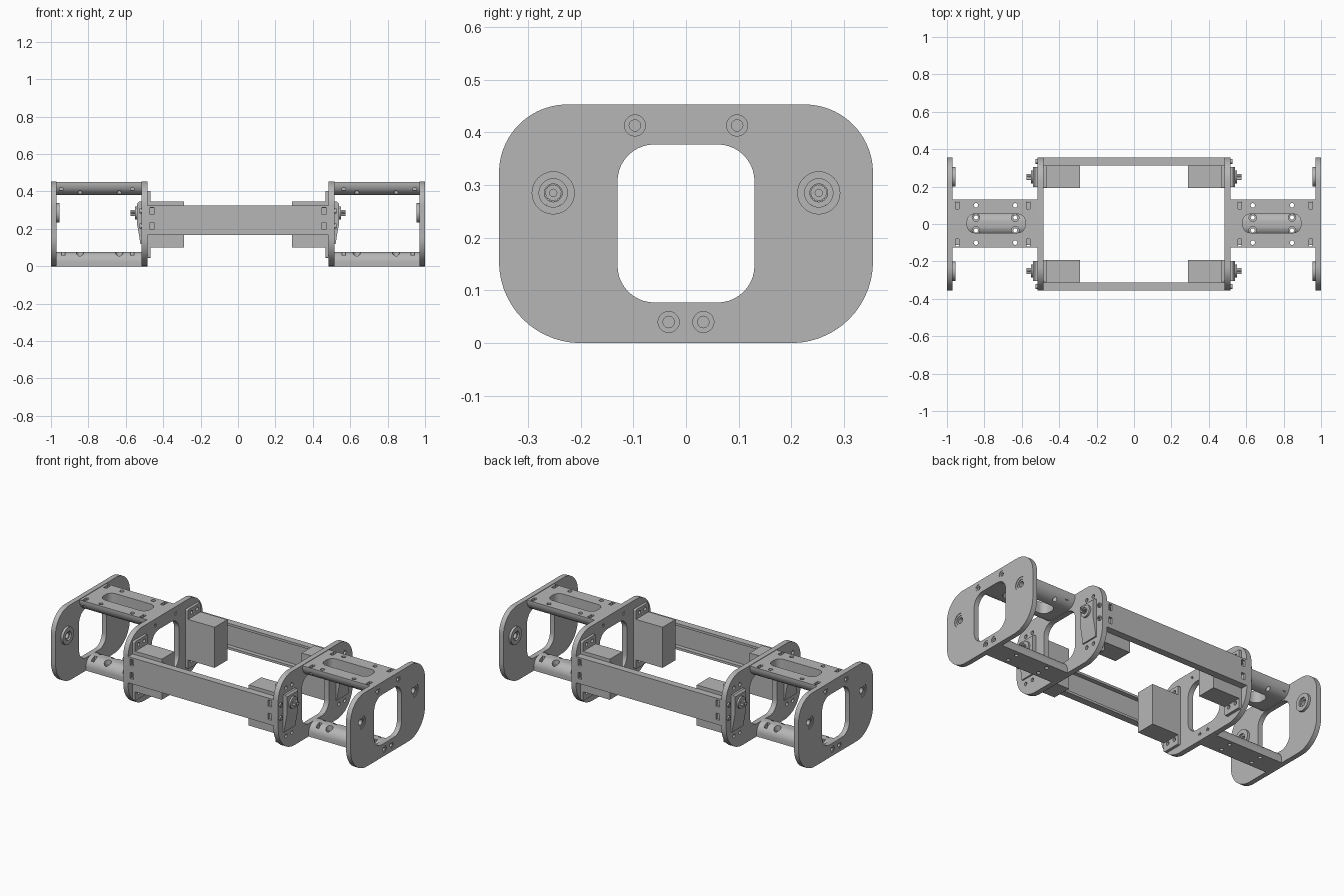
import bpy, bmesh
from math import sin, cos, pi
from mathutils import Matrix, Vector

cube = bpy.data.objects.get("Cube")
if cube:
    bpy.data.objects.remove(cube, do_unlink=True)

grey = bpy.data.materials.new("matte_grey")
grey.use_nodes = True
GREY = (0.47, 0.47, 0.47, 1)
grey.diffuse_color = GREY
grey.node_tree.nodes["Principled BSDF"].inputs["Base Color"].default_value = GREY

# Profile plane for each extrusion axis: X uses (y, z), Y uses (x, z), Z uses (x, y)
AXES = {"X": Matrix(((0, 0, 1), (1, 0, 0), (0, 1, 0))),
        "Y": Matrix(((1, 0, 0), (0, 0, -1), (0, 1, 0))),
        "Z": Matrix.Identity(3)}


def circle(a, b, r, n=24):
    return [(a + r * cos(2 * pi * i / n), b + r * sin(2 * pi * i / n)) for i in range(n)]


def rrect(a0, a1, b0, b1, low=0.0, high=None, n=10):
    """Rectangle whose lower and upper corners have their own radius."""
    high = low if high is None else high
    a0, a1 = sorted((a0, a1))
    points = []
    corners = [(a1, b0, -1, 1, low), (a1, b1, -1, -1, high),
               (a0, b1, 1, -1, high), (a0, b0, 1, 1, low)]
    for k, (a, b, sa, sb, r) in enumerate(corners):
        if r == 0:
            points.append((a, b))
            continue
        for i in range(n + 1):
            t = pi / 2 * (k - 1 + i / n)
            points.append((a + sa * r + r * cos(t), b + sb * r + r * sin(t)))
    return points


def extrude(name, loops, axis, start, end):
    """Fill the loops (inner loops are holes) and extrude from start to end."""
    curve = bpy.data.curves.new(name, "CURVE")
    curve.dimensions = "2D"
    curve.fill_mode = "BOTH"
    curve.extrude = abs(end - start) / 2
    for loop in loops:
        spline = curve.splines.new("POLY")
        spline.points.add(len(loop) - 1)
        for point, (a, b) in zip(spline.points, loop):
            point.co = (a, b, 0, 1)
        spline.use_cyclic_u = True
    temp = bpy.data.objects.new("temp", curve)
    bpy.context.collection.objects.link(temp)
    bpy.context.view_layer.update()
    mesh = bpy.data.meshes.new_from_object(temp.evaluated_get(bpy.context.evaluated_depsgraph_get()))
    bpy.data.objects.remove(temp, do_unlink=True)
    mid = (start + end) / 2
    offset = AXES[axis] @ Vector((0, 0, 1)) * (-mid if axis == "Y" else mid)
    bm = bmesh.new()
    bm.from_mesh(mesh)
    bm.transform(Matrix.Translation(offset) @ AXES[axis].to_4x4())
    bmesh.ops.remove_doubles(bm, verts=bm.verts, dist=0.00005)
    bmesh.ops.recalc_face_normals(bm, faces=bm.faces)
    bm.to_mesh(mesh)
    bm.free()
    mesh.name = name
    mesh.materials.clear()
    mesh.materials.append(grey)
    obj = bpy.data.objects.new(name, mesh)
    bpy.context.collection.objects.link(obj)
    return obj


def cut(obj, cutter):
    """Subtract the cutter, bake the result and drop the cutter."""
    mod = obj.modifiers.new("cut", "BOOLEAN")
    mod.operation, mod.solver, mod.object = "DIFFERENCE", "EXACT", cutter
    bpy.context.view_layer.update()
    mesh = bpy.data.meshes.new_from_object(obj.evaluated_get(bpy.context.evaluated_depsgraph_get()))
    obj.modifiers.clear()
    obj.data = mesh
    bpy.data.objects.remove(cutter, do_unlink=True)


SIDES = (-1, 1)
AXLE_Y, AXLE_Z = 0.252, 0.285
PLATE = rrect(-0.355, 0.355, 0, 0.453, 0.155, 0.13, 14)
WINDOW = rrect(-0.13, 0.13, 0.077, 0.377, 0.07)
BOLTS = [(s * 0.097, 0.413) for s in SIDES] + [(s * 0.033, 0.04) for s in SIDES]

for sx in SIDES:
    end = "left" if sx > 0 else "right"

    # End plate with axle bearings
    holes = [circle(y, z, 0.02) for y, z in BOLTS]
    holes += [circle(s * AXLE_Y, AXLE_Z, 0.04, 32) for s in SIDES]
    extrude(f"{end}_end_plate", [PLATE, WINDOW] + holes, "X", sx * 0.97, sx * 1.0)
    for sy in SIDES:
        y = sy * AXLE_Y
        for part, outer, inner, x0, x1 in (
                ("bearing_outer_ring", 0.04, 0.027, 0.965, 0.997),
                ("bearing_inner_ring", 0.027, 0.017, 0.965, 0.993),
                ("bearing_flange", 0.052, 0.027, 0.955, 0.97)):
            extrude(f"{end}_{part}", [circle(y, AXLE_Z, outer, 32), circle(y, AXLE_Z, inner)],
                    "X", sx * x0, sx * x1)

    # Inner bulkhead with motor openings
    holes = [circle(y, z, 0.011) for y, z in BOLTS]
    for sy in SIDES:
        holes.append(rrect(sy * 0.195, sy * 0.308, 0.115, 0.345))
        holes += [circle(sy * y, z, 0.011, 16) for y in (0.225, 0.28) for z in (0.085, 0.375)]
    extrude(f"{end}_bulkhead", [PLATE, WINDOW] + holes, "X", sx * 0.485, sx * 0.517)

    # Plate bolts with sockets
    for y, z in BOLTS:
        for x0, x1 in ((0.972, 0.997), (0.487, 0.514)):
            r = 0.02 if x0 > 0.9 else 0.011
            extrude(f"{end}_bolt", [circle(y, z, r), circle(y, z, r * 0.55, 12)],
                    "X", sx * x0, sx * x1)

    # Top beam, rounded underneath, with slot and bolt holes
    beam = extrude(f"{end}_top_beam", [rrect(-0.125, 0.13, 0.38, 0.45, 0.064, 0)],
                   "X", sx * 0.517, sx * 0.97)
    loops = [rrect(sx * 0.582, sx * 0.892, -0.047, 0.053, 0.04)]
    loops += [circle(sx * x, s * 0.1, 0.012, 16) for x in (0.635, 0.845) for s in SIDES]
    cut(beam, extrude("slot_cutter", loops, "Z", 0.3, 0.5))
    loops = [rrect(sx * (x - 0.01), sx * (x + 0.01), s * 0.1 - 0.019, s * 0.1 + 0.019)
             for x in (0.565, 0.945) for s in SIDES]
    cut(beam, extrude("nut_cutter", loops, "Z", 0.405, 0.5))

    # Bottom beam, rounded on top
    beam = extrude(f"{end}_bottom_beam", [rrect(-0.065, 0.065, 0, 0.077, 0, 0.055)],
                   "X", sx * 0.517, sx * 0.97)
    loops = [circle(sx * x, s * 0.034, 0.011, 16) for x in (0.635, 0.845) for s in SIDES]
    cut(beam, extrude("hole_cutter", loops, "Z", -0.1, 0.2))
    loops = [circle(sx * x, s * 0.034, 0.02, 20) for x in (0.635, 0.845) for s in SIDES]
    loops += [rrect(sx * (x - 0.01), sx * (x + 0.01), s * 0.034 - 0.017, s * 0.034 + 0.017)
              for x in (0.565, 0.935) for s in SIDES]
    cut(beam, extrude("pocket_cutter", loops, "Z", 0.045, 0.2))

    # Motors
    for sy in SIDES:
        y0, y1 = sy * 0.192, sy * 0.312
        extrude(f"{end}_motor_body", [rrect(y0, y1, 0.1, 0.345)], "X", sx * 0.29, sx * 0.485)
        ears = [circle(sy * y, z, 0.011, 16) for y in (0.225, 0.28) for z in (0.085, 0.375)]
        extrude(f"{end}_motor_flange", [rrect(y0, y1, 0.045, 0.402, 0.008)] + ears,
                "X", sx * 0.468, sx * 0.485)
        cap = [(0.485, 0.118), (0.522, 0.118), (0.528, 0.16), (0.54, 0.225),
               (0.54, 0.335), (0.53, 0.345), (0.485, 0.345)]
        extrude(f"{end}_motor_cap", [[(sx * x, z) for x, z in cap]], "Y", sy * 0.197, sy * 0.306)
        y = sy * AXLE_Y
        extrude(f"{end}_motor_collar", [circle(y, AXLE_Z, 0.035)], "X", sx * 0.54, sx * 0.551)
        spline = [(y + r * cos(i * pi / 20), AXLE_Z + r * sin(i * pi / 20))
                  for i in range(40) for r in (0.0165 if i % 2 else 0.0145,)]
        extrude(f"{end}_motor_shaft", [spline, circle(y, AXLE_Z, 0.007, 12)],
                "X", sx * 0.551, sx * 0.575)
        # Bolts that hold the side rails
        for z in (0.215, 0.295):
            extrude(f"{end}_rail_bolt", [circle(sy * 0.335, z, 0.013), circle(sy * 0.335, z, 0.007, 6)],
                    "X", sx * 0.517, sx * 0.527)

# Side rails: channels open towards the inside, with nut slots
for sy in SIDES:
    channel = [(0.355, 0.167), (0.355, 0.325), (0.313, 0.325), (0.313, 0.311),
               (0.339, 0.311), (0.339, 0.181), (0.313, 0.181), (0.313, 0.167)]
    name = "back_side_rail" if sy > 0 else "front_side_rail"
    rail = extrude(name, [[(sy * y, z) for y, z in channel]], "X", -0.485, 0.485)
    loops = [rrect(s * 0.449, s * 0.471, z - 0.019, z + 0.019) for s in SIDES for z in (0.215, 0.295)]
    cut(rail, extrude("rail_cutter", loops, "Y", sy * 0.33, sy * 0.37))

# Smooth the curved edges, keep the corners sharp
bpy.ops.object.select_all(action="DESELECT")
for obj in bpy.context.scene.objects:
    if obj.type == "MESH" and grey.name in obj.data.materials:
        obj.select_set(True)
        bpy.context.view_layer.objects.active = obj
bpy.ops.object.shade_smooth_by_angle(angle=0.5)
